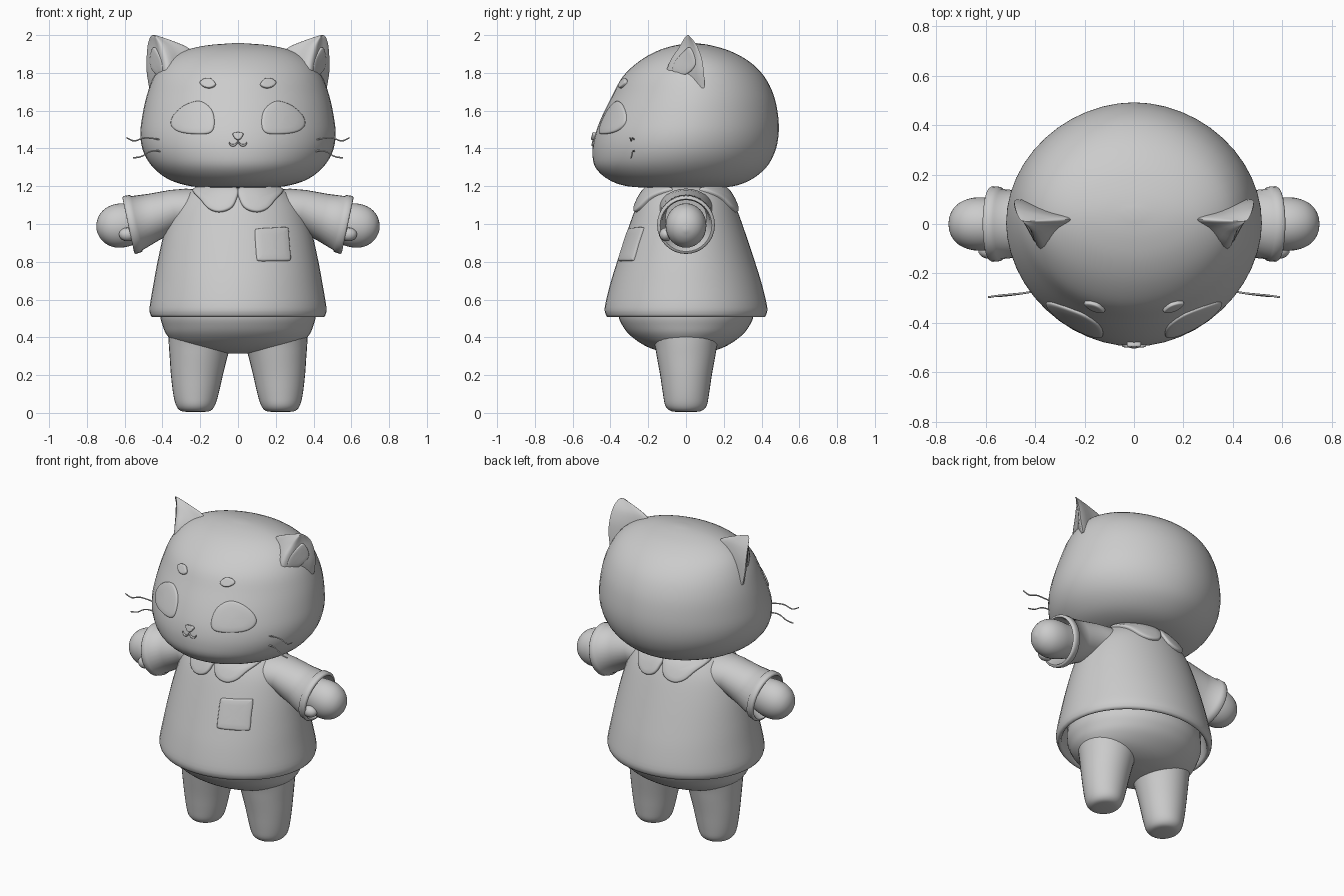
import bpy, bmesh, math
from mathutils import Vector

grey = bpy.data.materials.new("soft grey")
grey.diffuse_color = (0.6, 0.6, 0.6, 1)
SEG = 48


def spline(rows, steps=4, closed=False):
    """Catmull-Rom through tuples of any length."""
    n, out = len(rows), []
    for i in range(n if closed else n - 1):
        k = [(i + j) % n if closed else min(max(i + j, 0), n - 1) for j in (-1, 0, 1, 2)]
        for s in range(steps):
            t = s / steps
            out.append(tuple(0.5 * (2 * b + (c - a) * t + (2 * a - 5 * b + 4 * c - d) * t * t
                                    + (3 * b - a - 3 * c + d) * t ** 3)
                             for a, b, c, d in zip(*(rows[j] for j in k))))
    return out if closed else out + [tuple(rows[-1])]


def loft(name, rings, mirror=False, angle=60):
    """Skin a list of closed rings and cap both ends."""
    bm = bmesh.new()
    vs = [[bm.verts.new(p) for p in r] for r in rings]
    for a, b in zip(vs, vs[1:]):
        for i in range(len(a)):
            j = (i + 1) % len(a)
            bm.faces.new((a[i], a[j], b[j], b[i]))
    bm.faces.new(vs[0][::-1])
    bm.faces.new(vs[-1])
    bmesh.ops.recalc_face_normals(bm, faces=bm.faces)
    me = bpy.data.meshes.new(name)
    bm.to_mesh(me)
    bm.free()
    me.materials.append(grey)
    ob = bpy.data.objects.new(name, me)
    bpy.context.collection.objects.link(ob)
    if mirror:
        ob.modifiers.new("mirror", 'MIRROR').use_mirror_merge = False
    bpy.ops.object.select_all(action='DESELECT')
    ob.select_set(True)
    bpy.context.view_layer.objects.active = ob
    bpy.ops.object.shade_smooth_by_angle(angle=math.radians(angle))
    return ob


def body(name, rows, p=2.0, mirror=False, cx=0.0):
    """Stack of superellipse rings; a row is z, half width, front y, back y."""
    rings = []
    for z, w, f, b in rows:
        c, ring = (f + b) / 2, []
        for i in range(SEG):
            a = 2 * math.pi * i / SEG
            co, si = math.cos(a), math.sin(a)
            ring.append((cx + w * math.copysign(abs(co) ** (2 / p), co),
                         c + (b - f) / 2 * math.copysign(abs(si) ** (2 / p), si), z))
        rings.append(ring)
    return loft(name, rings, mirror)


def front_of(rows, p=2.0):
    """Return a function giving the front surface point at x, z."""
    def at(x, z):
        lo, hi = next(((a, b) for a, b in zip(rows, rows[1:]) if a[0] <= z <= b[0]), rows[-2:])
        t = (z - lo[0]) / (hi[0] - lo[0])
        _, w, f, b = (u + (v - u) * t for u, v in zip(lo, hi))
        s = min(abs(x) / w, 0.985)
        return Vector((x, (f + b) / 2 - (b - f) / 2 * (1 - s ** p) ** (1 / p), z))
    return at


def patch(name, at, outline, thick, mirror=False, back=False, steps=6):
    """Thin rounded pad that follows a surface, outline given in x, z."""
    pts = spline(outline, steps, True)
    mx, mz = (sum(q[k] for q in pts) / len(pts) for k in (0, 1))
    rings = []
    for scale, h in ((1, -0.015), (1, 0.5), (0.96, 0.85), (0.88, 1), (0.6, 1), (0.3, 1), (0.03, 1)):
        off, ring = h if h < 0 else h * thick, []
        for x, z in pts:
            x, z = mx + (x - mx) * scale, mz + (z - mz) * scale
            e, o = 0.004, at(x, z)
            n = (at(x + e, z) - at(x - e, z)).cross(at(x, z + e) - at(x, z - e)).normalized()
            q = o + n * off
            ring.append((q.x, -q.y if back else q.y, q.z))
        rings.append(ring)
    loft(name, rings, mirror, 75)


def limb(name, rows, tilt=0.21):
    """Tilted rings along an arm; a row is x, z, radius, y radius."""
    ux, uz = tilt, math.sqrt(1 - tilt * tilt)
    ang = [2 * math.pi * i / 32 for i in range(32)]
    loft(name, [[(x + ux * r * math.sin(a), ry * math.cos(a), z + uz * r * math.sin(a))
                 for a in ang] for x, z, r, ry in rows], True)


def strand(name, pts, r):
    """Thin tube running mostly along x."""
    path = spline(pts, 4)
    loft(name, [[(x, y + r * math.cos(a), z + r * math.sin(a))
                 for a in (math.pi * k / 4 for k in range(8))] for x, y, z in path], True)


# Head
HP = 1.93
head_rows = spline([(1.19, 0.12, -0.15, 0.12), (1.2, 0.25, -0.31, 0.25), (1.235, 0.365, -0.41, 0.345),
                    (1.3, 0.45, -0.48, 0.425), (1.38, 0.5, -0.495, 0.47), (1.47, 0.517, -0.482, 0.49),
                    (1.57, 0.507, -0.445, 0.488), (1.68, 0.483, -0.39, 0.465), (1.78, 0.445, -0.335, 0.415),
                    (1.86, 0.385, -0.25, 0.335), (1.915, 0.29, -0.155, 0.235), (1.945, 0.17, -0.06, 0.135),
                    (1.957, 0.03, 0.02, 0.06)])
body("head", head_rows, HP)
face = front_of(head_rows, HP)

# Ears: rounded triangles from front, outer and inner corners
ear_rows = spline([(1.72, 0.36, -0.10, 0.47, 0.10, 0.20, 0.02), (1.80, 0.375, -0.105, 0.483, 0.095, 0.20, 0.02),
                   (1.87, 0.385, -0.08, 0.484, 0.085, 0.215, 0.02), (1.93, 0.402, -0.04, 0.48, 0.065, 0.26, 0.02),
                   (1.965, 0.418, -0.02, 0.474, 0.045, 0.335, 0.015), (1.99, 0.435, -0.004, 0.464, 0.022, 0.405, 0.012),
                   (2.0, 0.446, 0.007, 0.452, 0.012, 0.44, 0.01)], 3)
rings = []
for z, fx, fy, ox, oy, ix, iy in ear_rows:
    loop = [(fx, fy), ((fx + ox) / 2 - 0.003, (fy + oy) / 2 + 0.003), (ox, oy),
            ((ox + ix) / 2, (oy + iy) / 2), (ix, iy), ((ix + fx) / 2, (iy + fy) / 2)]
    rings.append([(x, y, z) for x, y in spline(loop, 4, True)])
loft("ear", rings, True)


def ear_face(t, z):
    lo, hi = next((a, b) for a, b in zip(ear_rows, ear_rows[1:]) if a[0] <= z <= b[0])
    k = (z - lo[0]) / (hi[0] - lo[0])
    _, fx, fy, ox, oy, _, _ = (u + (v - u) * k for u, v in zip(lo, hi))
    return Vector((fx + (ox - fx) * t, fy + (oy - fy) * t, z))


patch("inner_ear", ear_face, [(0.2, 1.80), (0.17, 1.86), (0.35, 1.915), (0.55, 1.935),
                              (0.75, 1.90), (0.78, 1.84), (0.5, 1.79)], 0.008, True)

# Face details
patch("eye", face, [(0.125, 1.53), (0.14, 1.605), (0.2, 1.648), (0.275, 1.63), (0.335, 1.58),
                    (0.353, 1.53), (0.32, 1.492), (0.24, 1.477), (0.15, 1.482)], 0.01, True)
patch("brow", face, [(0.117, 1.738), (0.14, 1.765), (0.175, 1.765), (0.2, 1.745),
                     (0.175, 1.722), (0.14, 1.72)], 0.014, True)
patch("nose", face, [(-0.027, 1.477), (0, 1.483), (0.027, 1.477), (0.02, 1.457), (0, 1.443), (-0.02, 1.457)], 0.016)
strand("mouth", [(x, face(x, z).y - 0.002, z) for x, z in
                 ((0, 1.445), (0.004, 1.43), (0.02, 1.417), (0.038, 1.419), (0.048, 1.432))], 0.006)
strand("upper_whisker", [(0.39, -0.27, 1.442), (0.45, -0.28, 1.453), (0.5, -0.285, 1.455),
                         (0.55, -0.29, 1.44), (0.59, -0.296, 1.457)], 0.004)
strand("lower_whisker", [(0.39, -0.27, 1.378), (0.43, -0.277, 1.388), (0.47, -0.283, 1.382),
                         (0.51, -0.288, 1.358), (0.555, -0.292, 1.35)], 0.004)

# Shirt, with an inward folded hem
shirt_rows = spline([(z, w, -d, d) for z, w, d in
                     ((0.52, 0.464, 0.425), (0.56, 0.468, 0.43), (0.68, 0.448, 0.402), (0.8, 0.426, 0.365),
                      (0.95, 0.392, 0.315), (1.07, 0.35, 0.272), (1.14, 0.3, 0.24), (1.18, 0.25, 0.21),
                      (1.2, 0.2, 0.18), (1.215, 0.1, 0.1))])
hem = [(z, w, -d, d) for z, w, d in ((0.64, 0.415, 0.37), (0.56, 0.43, 0.39), (0.52, 0.436, 0.396),
                                     (0.508, 0.444, 0.404), (0.508, 0.457, 0.418))]
body("shirt", hem + shirt_rows)
torso = front_of(shirt_rows)

# Collar petals front and back, and the pocket
for label, rear in (("front", False), ("back", True)):
    patch(label + "_collar", torso, [(0.006, 1.185), (0.01, 1.125), (0.04, 1.08), (0.1, 1.062), (0.155, 1.08),
                                     (0.195, 1.125), (0.235, 1.18), (0.12, 1.197)], 0.016, True, rear)
patch("pocket", torso, [(0.09, 0.96), (0.105, 0.973), (0.175, 0.978), (0.25, 0.981), (0.264, 0.97), (0.27, 0.89),
                        (0.276, 0.82), (0.264, 0.805), (0.185, 0.804), (0.112, 0.804), (0.099, 0.82),
                        (0.093, 0.89)], 0.012)

# Sleeves with stepped cuffs, arms and thumbs
limb("sleeve", [(0.15, 1.06, 0.12, 0.15), (0.25, 1.075, 0.115, 0.145), (0.34, 1.075, 0.107, 0.132),
                (0.45, 1.035, 0.127, 0.133), (0.535, 1.005, 0.146, 0.142), (0.54, 1.003, 0.154, 0.15),
                (0.572, 0.995, 0.157, 0.153), (0.58, 0.993, 0.152, 0.148), (0.581, 0.993, 0.142, 0.137),
                (0.56, 0.998, 0.132, 0.128), (0.47, 1.03, 0.11, 0.11)])
limb("arm", spline([(0.42, 1.03, 0.08, 0.08), (0.55, 1.005, 0.107, 0.1), (0.62, 0.992, 0.117, 0.108),
                    (0.675, 0.981, 0.107, 0.1), (0.715, 0.973, 0.08, 0.077), (0.738, 0.968, 0.045, 0.045),
                    (0.748, 0.966, 0.008, 0.008)]))
thumb = [(0.585 + 0.045 * math.cos(t), 0.036 * math.sin(t)) for t in (math.pi * (k + 0.1) / 10.2 for k in range(11))]
loft("thumb", [[(x, -0.105 + r * math.cos(a), 0.945 + r * math.sin(a))
                for a in (math.pi * k / 8 for k in range(16))] for x, r in thumb], True)

# Hips and legs
body("hips", spline([(z, w, -d, d) for z, w, d in
                     ((0.315, 0.06, 0.06), (0.33, 0.2, 0.15), (0.36, 0.32, 0.225), (0.41, 0.375, 0.295),
                      (0.46, 0.398, 0.335), (0.52, 0.412, 0.358), (0.62, 0.4, 0.35))]))
legs = []
for z, inner, outer, d in spline([(0.005, 0.18, 0.27, 0.05), (0.012, 0.145, 0.305, 0.085), (0.04, 0.122, 0.328, 0.11),
                                  (0.1, 0.103, 0.343, 0.122), (0.2, 0.08, 0.355, 0.137), (0.3, 0.055, 0.362, 0.155),
                                  (0.37, 0.035, 0.367, 0.168), (0.46, 0.03, 0.37, 0.19)]):
    c, w = (inner + outer) / 2, (outer - inner) / 2
    legs.append([(c + w * math.cos(a), d * math.sin(a), z) for a in (2 * math.pi * k / 32 for k in range(32))])
loft("leg", legs, True)
